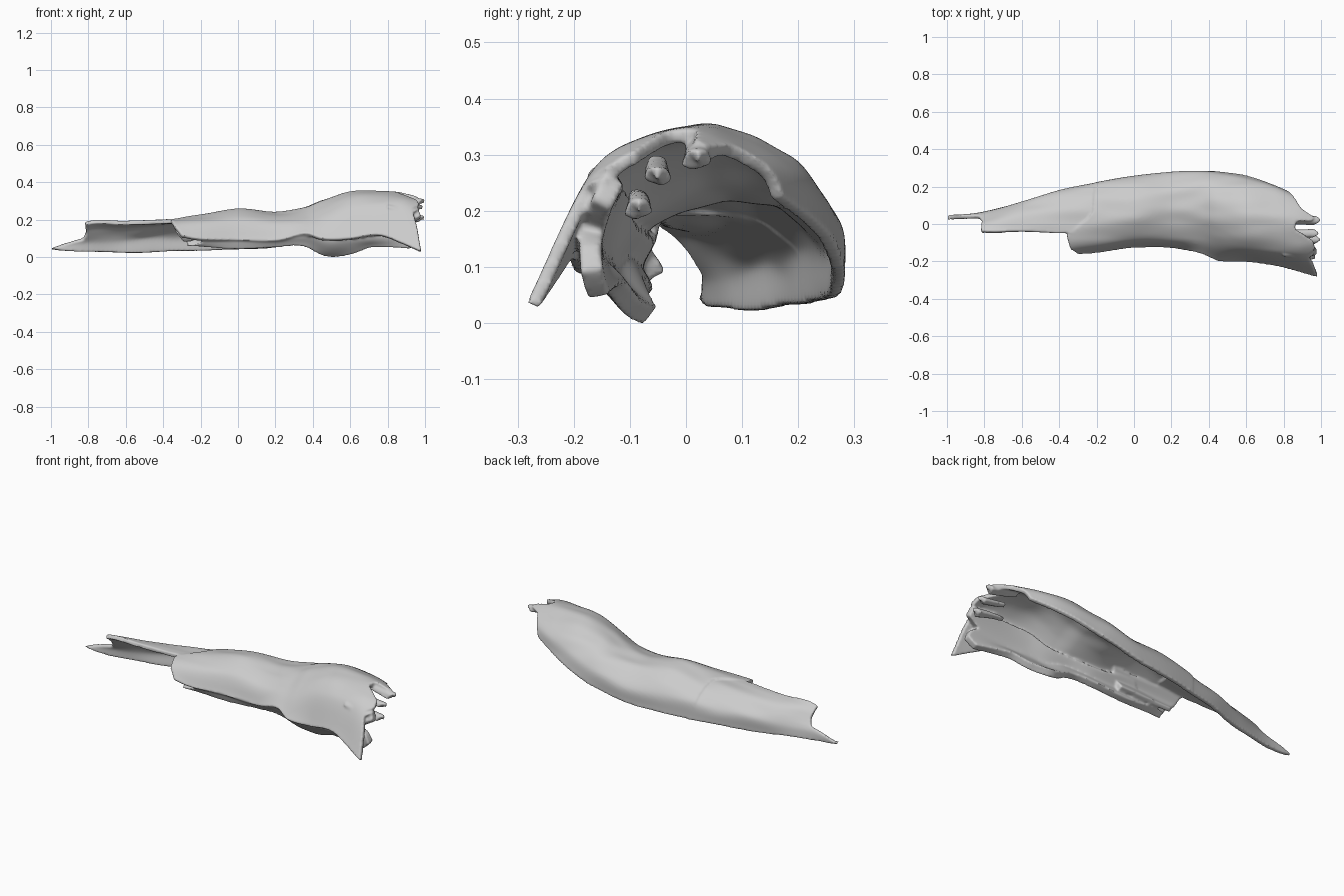
import bpy, bmesh
from mathutils import Vector, noise

if "Cube" in bpy.data.objects:
    bpy.data.objects.remove(bpy.data.objects["Cube"])

parts = []


def curve(ts, vs, t):
    """Smooth interpolation through values vs at positions ts, clamped at the ends."""
    n = len(ts)
    t = min(max(t, ts[0]), ts[-1])
    k = 0
    while k < n - 2 and t > ts[k + 1]:
        k += 1

    def slope(i):
        a, b = max(i - 1, 0), min(i + 1, n - 1)
        return (vs[b] - vs[a]) / (ts[b] - ts[a])
    h = ts[k + 1] - ts[k]
    s = (t - ts[k]) / h
    return ((2*s**3 - 3*s*s + 1) * vs[k] + (s**3 - 2*s*s + s) * h * slope(k)
            + (3*s*s - 2*s**3) * vs[k + 1] + (s**3 - s*s) * h * slope(k + 1))


def ramp(pairs, u):
    """Piecewise linear outline of a torn end."""
    for (a, va), (b, vb) in zip(pairs, pairs[1:]):
        if u <= b:
            return va + (vb - va) * (u - a) / (b - a)
    return pairs[-1][1]


def sheet(name, stations, start, end, thick, nx=110, nu=56, rough=0.007):
    """Loft a curved bark sheet through (x, [(y, z)...]) cross-sections, with torn ends."""
    xs = [s[0] for s in stations]
    m = len(stations[0][1])
    us = [j / (m - 1) for j in range(m)]
    bm = bmesh.new()
    grid = []
    for i in range(nx + 1):
        row = []
        for j in range(nu + 1):
            u = j / nu
            x = ramp(start, u)
            x += (ramp(end, u) - x) * i / nx
            y, z = (curve(us, [curve(xs, [s[1][k][c] for s in stations], x)
                               for k in range(m)], u) for c in (0, 1))
            # lengthwise grain
            d = noise.noise(Vector((x * 4, y * 14, z * 14))) * rough
            row.append(bm.verts.new((x, y + d * 0.5, z + d)))
        grid.append(row)
    for i in range(nx):
        for j in range(nu):
            bm.faces.new((grid[i][j], grid[i][j+1], grid[i+1][j+1], grid[i+1][j]))
    me = bpy.data.meshes.new(name)
    bm.to_mesh(me)
    bm.free()
    ob = bpy.data.objects.new(name, me)
    bpy.context.collection.objects.link(ob)
    mod = ob.modifiers.new("thickness", 'SOLIDIFY')
    mod.thickness = thick
    mod.offset = -1
    bpy.ops.object.select_all(action='DESELECT')
    ob.select_set(True)
    bpy.context.view_layer.objects.active = ob
    bpy.ops.object.modifier_apply(modifier=mod.name)
    parts.append(ob)


# main arched shell, each section runs from back edge over the top to front edge
sheet("bark_shell", [
    (-.34, [(.198, .03), (.185, .13), (.09, .195), (-.03, .207), (-.12, .175), (-.165, .13)]),
    (-.2, [(.225, .035), (.215, .14), (.12, .212), (0, .227), (-.11, .18), (-.155, .1)]),
    (0, [(.26, .045), (.245, .15), (.15, .235), (.03, .257), (-.08, .2), (-.13, .09)]),
    (.2, [(.28, .055), (.27, .15), (.18, .225), (.05, .237), (-.08, .185), (-.13, .09)]),
    (.36, [(.282, .08), (.275, .18), (.19, .25), (.05, .265), (-.08, .205), (-.16, .13)]),
    (.45, [(.28, .1), (.265, .2), (.18, .28), (.05, .305), (-.1, .23), (-.2, .1)]),
    (.6, [(.26, .15), (.235, .245), (.15, .32), (.02, .35), (-.12, .28), (-.205, .1)]),
    (.75, [(.21, .2), (.19, .27), (.12, .325), (0, .35), (-.14, .29), (-.225, .12)]),
    (.88, [(.15, .235), (.13, .285), (.08, .322), (-.02, .345), (-.16, .28), (-.255, .08)]),
    (.97, [(.1, .25), (.09, .285), (.05, .31), (-.04, .325), (-.18, .24), (-.285, .035)]),
], [(0, -.2), (.5, -.22), (.66, -.36), (.86, -.34), (1, -.3)],
    [(0, .83), (.3, .88), (.38, .9), (.44, .97), (.5, .95), (.54, .87), (.62, .86),
     (.68, .96), (.74, .97), (.8, .93), (.9, .96), (1, .98)], .025)

# long narrow tail, a quarter shell with a pointed tip
sheet("bark_tail", [
    (-1, [(.045, .04), (.05, .05), (.042, .06), (.03, .065)]),
    (-.82, [(.063, .028), (.055, .09), (.015, .148), (-.034, .188)]),
    (-.6, [(.118, .025), (.115, .1), (.055, .17), (-.038, .195)]),
    (-.4, [(.178, .028), (.17, .12), (.08, .187), (-.048, .202)]),
    (-.17, [(.23, .035), (.219, .14), (.11, .213), (-.04, .217)]),
], [(0, -1), (.36, -.99), (.43, -.83), (.6, -.815), (1, -.82)],
    [(0, -.17), (1, -.19)], .024, nu=40)

# inner layer peeling below the front edge
sheet("lower_front_layer", [
    (-.3, [(-.135, .085), (-.14, .07), (-.125, .055)]),
    (-.05, [(-.09, .175), (-.12, .1), (-.1, .045)]),
    (.2, [(-.09, .165), (-.12, .1), (-.095, .05)]),
    (.35, [(-.11, .18), (-.14, .12), (-.11, .055)]),
    (.48, [(-.125, .2), (-.16, .09), (-.075, .0)]),
    (.6, [(-.14, .24), (-.175, .11), (-.105, .012)]),
    (.72, [(-.15, .25), (-.185, .12), (-.14, .05)]),
    (.96, [(-.15, .26), (-.19, .16), (-.18, .045)]),
], [(0, -.05), (.3, -.1), (.6, -.2), (1, -.28)],
    [(0, .96), (.2, .98), (.4, .9), (.6, .95), (.8, .97), (1, .92)], .04, nu=24)

# curled tongue hanging beneath the front flap
sheet("front_tongue", [
    (-.34, [(-.07, .185), (-.095, .13), (-.07, .08)]),
    (.05, [(-.06, .2), (-.09, .14), (-.06, .08)]),
], [(0, -.35), (.5, -.33), (1, -.29)], [(0, .1), (1, .05)], .025, nx=40, nu=14)

# splintered stubs at the broken end: x start, x end, y, z, half width
for n, (xa, xb, y, z, w) in enumerate([
        (.8, 1.0, .02, .295, .03), (.82, .99, -.05, .265, .03),
        (.8, 1.0, -.085, .205, .028), (.8, .97, -.15, .24, .04)]):
    sheet("splinter_%d" % (n + 1), [
        (xa, [(y + w * .7, z + .02), (y + w * .4, z + .035), (y - w * .4, z + .035), (y - w * .7, z + .02)]),
        (xb, [(y + w, z - .015), (y + w * .5, z + .012), (y - w * .5, z + .01), (y - w, z - .022)]),
    ], [(0, xa), (1, xa)], [(0, xb - .03), (.5, xb), (1, xb - .04)], .025, nx=24, nu=12)

# fuse the layers into one weathered piece with soft edges
bpy.ops.object.select_all(action='DESELECT')
for ob in parts:
    ob.select_set(True)
bark = parts[0]
bpy.context.view_layer.objects.active = bark
bpy.ops.object.join()
bark.name = "hollow_bark"
fuse = bark.modifiers.new("fuse", 'REMESH')
fuse.mode = 'VOXEL'
fuse.voxel_size = 0.006
soft = bark.modifiers.new("soften", 'SMOOTH')
soft.factor = 0.5
soft.iterations = 6
for name in ("fuse", "soften"):
    bpy.ops.object.modifier_apply(modifier=name)
bpy.ops.object.shade_smooth()
